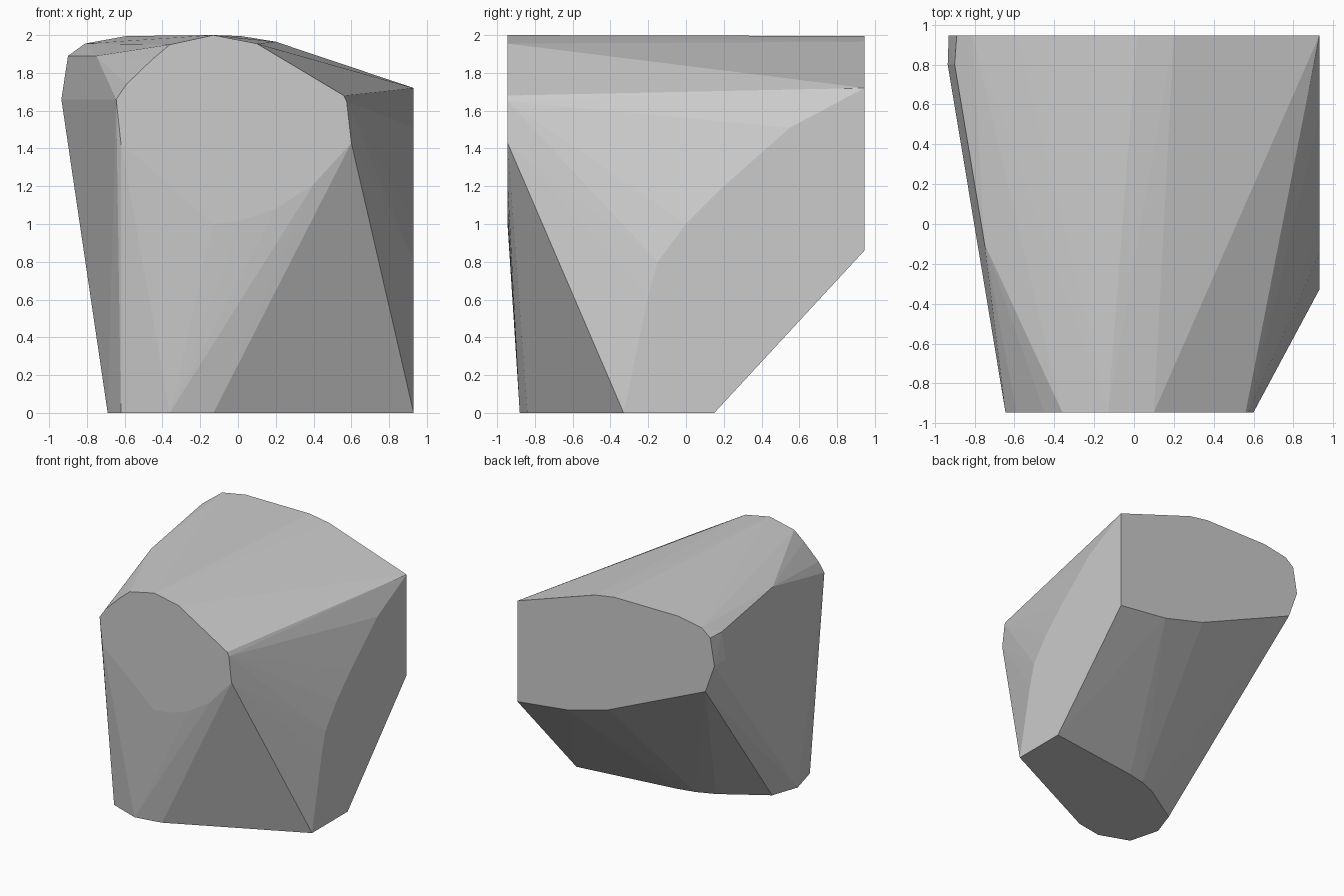
import bpy, bmesh, math

if "Cube" in bpy.data.objects:
    bpy.data.objects.remove(bpy.data.objects["Cube"])

# Outlines of the flat sides of the faceted block
FRONT = [(-.62, 1.43), (-.645, 1.66), (-.59, 1.74), (-.45, 1.875), (-.36, 1.95), (-.13, 2.0),
         (.1, 1.955), (.56, 1.68), (.575, 1.65), (.6, 1.43), (.4, 1.21), (.2, 1.08), (.02, 1.02),
         (-.13, 1.0)]                                                       # x, z
BACK = [(.93, 1.72), (.93, .86), (.46, .915), (.07, 1.02), (-.845, 1.42), (-.93, 1.66),
        (-.89, 1.89), (-.81, 1.955), (-.59, 1.995), (.015, 1.995), (.2, 1.965)]  # x, z
BASE = [(.93, -.33), (.93, .15), (.07, .035), (-.09, 0), (-.24, -.06), (-.61, -.29),
        (-.69, -.52), (-.62, -.785), (-.36, -.88), (-.13, -.84)]            # x, y
RIGHT = [(-.2, .62), (-.15, .8), (0, 1.0), (.2, 1.2), (.55, 1.51)]          # y, z
CORNERS = [(-.935, .8, 1.66), (-.9, .8, 1.89), (-.75, -.1, 1.89)]           # left shoulder

HALF = .945
points = [(x, -HALF, z) for x, z in FRONT]
points += [(x, HALF, z) for x, z in BACK]
points += [(x, y, 0) for x, y in BASE]
points += [(.93, y, z) for y, z in RIGHT]
points += CORNERS

# Wrap the outlines in one convex solid
bm = bmesh.new()
for p in points:
    bm.verts.new(p)
hull = bmesh.ops.convex_hull(bm, input=bm.verts)
loose = [v for v in bm.verts if not v.link_faces]
bmesh.ops.delete(bm, geom=loose, context='VERTS')
bmesh.ops.dissolve_limit(bm, angle_limit=math.radians(.5), verts=bm.verts, edges=bm.edges)
bmesh.ops.recalc_face_normals(bm, faces=bm.faces)

mesh = bpy.data.meshes.new("faceted_block")
bm.to_mesh(mesh)
bm.free()

# Plain grey
grey = bpy.data.materials.new("grey")
grey.diffuse_color = (.6, .6, .6, 1)
grey.use_nodes = True
grey.node_tree.nodes["Principled BSDF"].inputs["Base Color"].default_value = grey.diffuse_color
mesh.materials.append(grey)

block = bpy.data.objects.new("faceted_block", mesh)
bpy.context.collection.objects.link(block)
